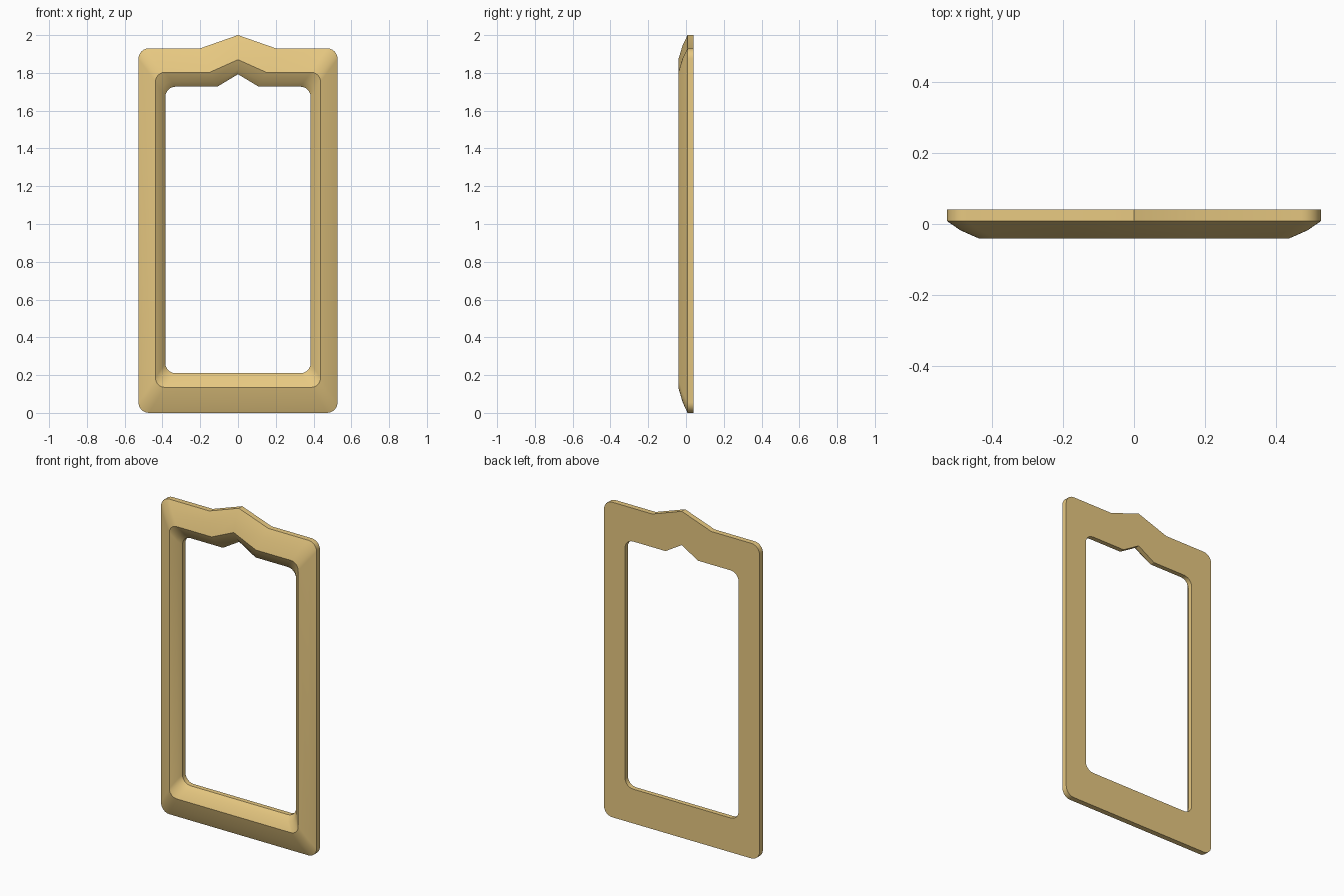
import bpy, bmesh
from math import sin, cos, pi

if "Cube" in bpy.data.objects:
    bpy.data.objects.remove(bpy.data.objects["Cube"])


def outline(half_w, bottom, top, peak, notch, radius, steps=6):
    """Rounded rectangle with a pointed peak in the top edge, as (x, z)."""
    pts = []

    def corner(cx, cz, start):
        for i in range(steps + 1):
            a = start + pi / 2 * i / steps
            pts.append((cx + radius * cos(a), cz + radius * sin(a)))

    x = half_w - radius
    corner(x, bottom + radius, -pi / 2)
    corner(x, top - radius, 0)
    pts.extend([(notch, top), (0, peak), (-notch, top)])
    corner(-x, top - radius, pi / 2)
    corner(-x, bottom + radius, pi)
    return pts


def blend(a, b, t):
    return [(p[0] + (q[0] - p[0]) * t, p[1] + (q[1] - p[1]) * t)
            for p, q in zip(a, b)]


# Main outlines: outer edge, raised ridge, opening
outer = outline(0.527, 0.0, 1.93, 2.0, 0.20, 0.055)
ridge = outline(0.437, 0.135, 1.803, 1.87, 0.15, 0.05)
inner = outline(0.385, 0.21, 1.727, 1.793, 0.11, 0.055)

# Moulding cross-section as (outline, depth), from back around to back
section = [
    (outer, 0.041),
    (outer, 0.008),
    (blend(outer, ridge, 0.42), -0.018),
    (ridge, -0.041),
    (blend(inner, ridge, 0.35), -0.015),
    (inner, 0.012),
    (inner, 0.041),
]

# Frame: loft the loops into a closed ring
bm = bmesh.new()
rings = [[bm.verts.new((x, y, z)) for x, z in loop] for loop, y in section]
n = len(outer)
for k, ring in enumerate(rings):
    nxt = rings[(k + 1) % len(rings)]
    for i in range(n):
        j = (i + 1) % n
        bm.faces.new((ring[i], ring[j], nxt[j], nxt[i]))
bmesh.ops.recalc_face_normals(bm, faces=bm.faces)
mesh = bpy.data.meshes.new("door_frame")
bm.to_mesh(mesh)
bm.free()
frame = bpy.data.objects.new("door_frame", mesh)
bpy.context.collection.objects.link(frame)

# Golden finish
gold = bpy.data.materials.new("gold")
gold.diffuse_color = (0.80, 0.58, 0.22, 1)
gold.use_nodes = True
gold.node_tree.nodes["Principled BSDF"].inputs["Base Color"].default_value = gold.diffuse_color
mesh.materials.append(gold)

bpy.context.view_layer.objects.active = frame
frame.select_set(True)
bpy.ops.object.shade_smooth_by_angle(angle=pi / 6)
